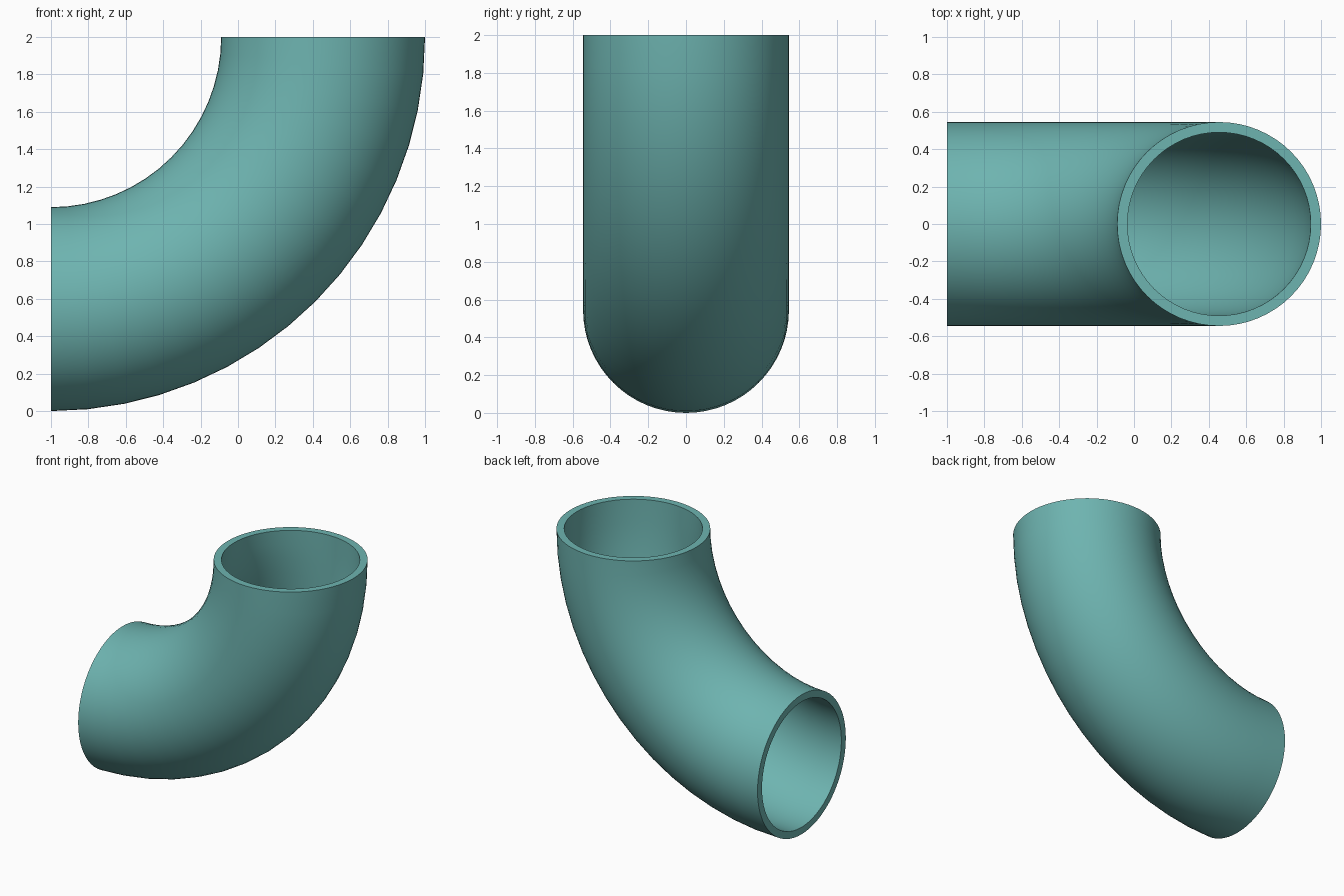
import bpy
import bmesh
from math import pi, cos, sin, radians
from mathutils import Matrix, Vector

cube = bpy.data.objects.get("Cube")
if cube:
    bpy.data.objects.remove(cube, do_unlink=True)

BEND_CENTRE = Vector((-1, 0, 2))
BEND_RADIUS = 1.455
OUTER, INNER = 0.545, 0.49
SIDES, STEPS = 64, 16

# Matte teal
teal = bpy.data.materials.new("teal")
teal.use_nodes = True
colour = (0.155, 0.455, 0.435, 1)
teal.diffuse_color = colour
teal.node_tree.nodes["Principled BSDF"].inputs["Base Color"].default_value = colour

bm = bmesh.new()


def ring(radius, step):
    """Circle of vertices at one step along the quarter bend."""
    turn = Matrix.Rotation(pi / 2 * step / STEPS, 3, "Y")
    verts = []
    for i in range(SIDES):
        a = 2 * pi * i / SIDES
        local = Vector((BEND_RADIUS + radius * cos(a), radius * sin(a), 0))
        verts.append(bm.verts.new(BEND_CENTRE + turn @ local))
    return verts


def join(a, b):
    """Band of quads between two matching rings."""
    for i in range(SIDES):
        j = (i + 1) % SIDES
        bm.faces.new((a[i], a[j], b[j], b[i]))


# Closed cross-section path: along the outer wall, back along the inner wall
rings = [ring(OUTER, s) for s in range(STEPS + 1)]
rings += [ring(INNER, s) for s in reversed(range(STEPS + 1))]
for k, current in enumerate(rings):
    join(current, rings[(k + 1) % len(rings)])
bmesh.ops.recalc_face_normals(bm, faces=bm.faces)

mesh = bpy.data.meshes.new("pipe_elbow")
bm.to_mesh(mesh)
bm.free()
mesh.materials.append(teal)
elbow = bpy.data.objects.new("pipe_elbow", mesh)
bpy.context.collection.objects.link(elbow)

# Smooth walls with crisp rims
bpy.ops.object.select_all(action="DESELECT")
elbow.select_set(True)
bpy.context.view_layer.objects.active = elbow
bpy.ops.object.shade_smooth_by_angle(angle=radians(30))
